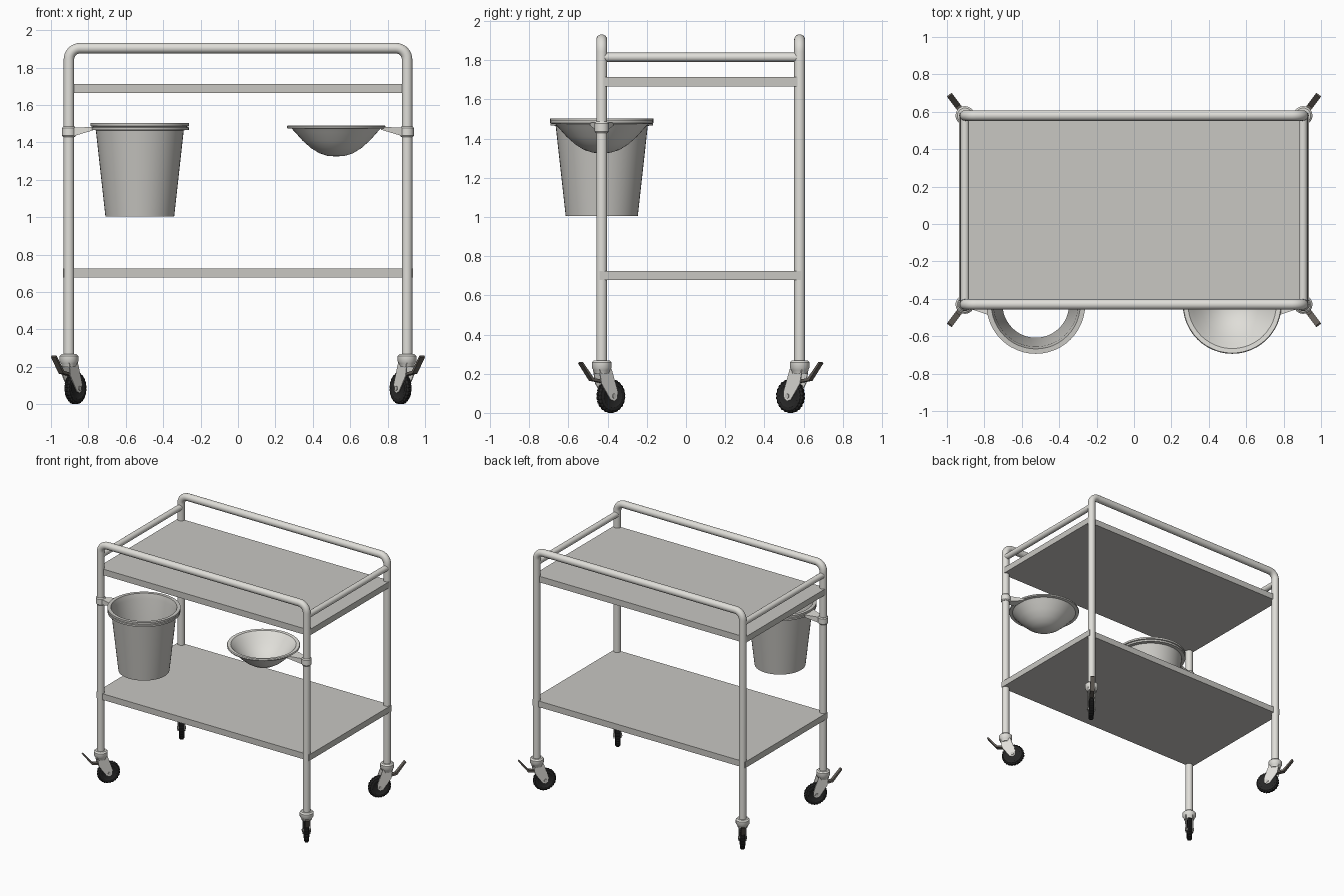
import bpy, bmesh, math
from mathutils import Matrix, Vector

cube = bpy.data.objects.get("Cube")
if cube:
    bpy.data.objects.remove(cube, do_unlink=True)


def material(name, rgb):
    m = bpy.data.materials.new(name)
    m.use_nodes = True
    m.diffuse_color = (*rgb, 1)
    m.node_tree.nodes["Principled BSDF"].inputs["Base Color"].default_value = (*rgb, 1)
    return m


TUBE = material("light enamel", (0.74, 0.73, 0.69))
SHEET = material("grey sheet metal", (0.58, 0.57, 0.54))
RUBBER = material("black rubber", (0.02, 0.02, 0.02))
LEVER = material("dark lever", (0.13, 0.115, 0.10))

LEG_X, FRONT_Y, BACK_Y = 0.904, -0.43, 0.58
TUBE_R = 0.028


def finish(name, bm, mat, smooth=True):
    bmesh.ops.remove_doubles(bm, verts=bm.verts, dist=0.0001)
    bmesh.ops.recalc_face_normals(bm, faces=bm.faces)
    me = bpy.data.meshes.new(name)
    bm.to_mesh(me)
    bm.free()
    me.materials.append(mat)
    ob = bpy.data.objects.new(name, me)
    bpy.context.collection.objects.link(ob)
    if smooth:
        bpy.ops.object.select_all(action='DESELECT')
        ob.select_set(True)
        bpy.context.view_layer.objects.active = ob
        bpy.ops.object.shade_smooth_by_angle(angle=math.radians(35))
    return ob


def box(name, lo, hi, mat):
    lo, hi = Vector(lo), Vector(hi)
    bm = bmesh.new()
    bmesh.ops.create_cube(bm, size=1, matrix=Matrix.Translation((lo + hi) / 2)
                          @ Matrix.Diagonal((*(hi - lo), 1)))
    return finish(name, bm, mat, False)


def lathe_bm(profile, steps=48, closed=True):
    # Spin (radius, height) points about z
    bm = bmesh.new()
    vs = [bm.verts.new((r, 0, z)) for r, z in profile]
    es = [bm.edges.new(p) for p in zip(vs, vs[1:])]
    if closed:
        es.append(bm.edges.new((vs[-1], vs[0])))
    bmesh.ops.spin(bm, geom=vs + es, axis=(0, 0, 1), cent=(0, 0, 0),
                   angle=math.tau, steps=steps, use_duplicate=False)
    return bm


def lathe(name, profile, mat, loc=(0, 0, 0), closed=True):
    ob = finish(name, lathe_bm(profile, closed=closed), mat)
    ob.location = loc
    return ob


def rod(name, a, b, r, mat):
    a, b = Vector(a), Vector(b)
    bm = bmesh.new()
    m = Matrix.Translation((a + b) / 2) @ (b - a).to_track_quat('Z', 'Y').to_matrix().to_4x4()
    bmesh.ops.create_cone(bm, cap_ends=True, segments=24, radius1=r, radius2=r,
                          depth=(b - a).length, matrix=m)
    return finish(name, bm, mat)


def plate(name, outline, y0, y1, mat):
    # Extrude an x-z outline along y
    bm = bmesh.new()
    f = bm.faces.new([bm.verts.new((x, y0, z)) for x, z in outline])
    ext = bmesh.ops.extrude_face_region(bm, geom=[f])["geom"]
    bmesh.ops.translate(bm, vec=(0, y1 - y0, 0),
                        verts=[v for v in ext if isinstance(v, bmesh.types.BMVert)])
    return finish(name, bm, mat, False)


# Bent tube hoops: two legs and a top rail each
def hoop(name, y):
    top, bend, base = 1.904, 0.06, 0.23
    pts = [(-LEG_X, base)]
    for cx, start in ((-LEG_X + bend, 180), (LEG_X - bend, 90)):
        for i in range(9):
            a = math.radians(start - i * 90 / 8)
            pts.append((cx + bend * math.cos(a), top - bend + bend * math.sin(a)))
    pts.append((LEG_X, base))
    bm = bmesh.new()
    rings = []
    for i, (x, z) in enumerate(pts):
        p, n = pts[max(i - 1, 0)], pts[min(i + 1, len(pts) - 1)]
        t = Vector((n[0] - p[0], 0, n[1] - p[1])).normalized()
        side = Vector((0, 1, 0)).cross(t)
        rings.append([bm.verts.new(Vector((x, y, z)) + TUBE_R *
                      (side * math.cos(k * math.tau / 24) + Vector((0, 1, 0)) * math.sin(k * math.tau / 24)))
                      for k in range(24)])
    for r, s in zip(rings, rings[1:]):
        for k in range(24):
            bm.faces.new((r[k], r[k - 1], s[k - 1], s[k]))
    bm.faces.new(rings[0])
    bm.faces.new(rings[-1])
    finish(name, bm, TUBE)


hoop("front_hoop", FRONT_Y)
hoop("back_hoop", BACK_Y)
for side, s in (("left", 1), ("right", -1)):
    rod(side + "_side_rail", (s * LEG_X, FRONT_Y, 1.815), (s * LEG_X, BACK_Y, 1.815), 0.023, TUBE)

# Shelves
box("upper_shelf", (-0.93, -0.437, 1.665), (0.93, 0.585, 1.713), SHEET)
box("lower_shelf", (-0.935, -0.442, 0.677), (0.935, 0.592, 0.725), SHEET)

# Open-ended bucket with a double rim
lathe("bucket", [(0.184, 1.005), (0.235, 1.465), (0.262, 1.467), (0.262, 1.481),
                 (0.252, 1.484), (0.264, 1.488), (0.264, 1.503), (0.238, 1.503),
                 (0.226, 1.465), (0.178, 1.005)], SHEET, (-0.525, FRONT_Y, 0))

# Bowl with a flat lip
lathe("bowl", [(0, 1.325), (0.045, 1.328), (0.09, 1.342), (0.135, 1.37), (0.18, 1.41),
               (0.22, 1.455), (0.238, 1.474), (0.262, 1.476), (0.264, 1.484), (0.26, 1.491),
               (0.236, 1.489), (0.21, 1.46), (0.17, 1.414), (0.13, 1.381), (0.088, 1.353),
               (0.044, 1.338), (0, 1.335)], TUBE, (0.525, FRONT_Y, 0), False)

# Clamps and flared arms that hold the bucket and bowl
for part, s in (("bowl", 1), ("bucket", -1)):
    lathe(part + "_clamp", [(0.02, 1.428), (0.03, 1.428), (0.036, 1.436), (0.036, 1.478),
                            (0.03, 1.486), (0.02, 1.486)], TUBE, (s * LEG_X, FRONT_Y, 0))
    bm = bmesh.new()
    for x, half, low, high in ((0.885, 0.02, 1.432, 1.478), (0.765, 0.06, 1.468, 1.484)):
        for y, z in ((-half, low), (half, low), (half, high), (-half, high)):
            bm.verts.new((s * x, FRONT_Y + y, z))
    bmesh.ops.convex_hull(bm, input=bm.verts)
    finish(part + "_arm", bm, TUBE, False)

# One caster around the origin: +x points outward, the wheel trails inward
WHEEL = Vector((-0.058, 0, 0.086))
caster = [lathe("caster_collar", [(0, 0.268), (0.04, 0.268), (0.05, 0.258), (0.05, 0.23),
                                  (0.042, 0.218), (0.036, 0.2), (0, 0.2)], TUBE, closed=False)]
for i, y in enumerate((-0.028, 0.022)):
    caster.append(plate("caster_fork", [(0.036, 0.225), (-0.042, 0.225), (-0.082, 0.11), (-0.08, 0.075),
                                        (-0.06, 0.06), (-0.036, 0.068), (0.022, 0.15)], y, y + 0.006, TUBE))
caster.append(rod("caster_axle", WHEEL - Vector((0, 0.033, 0)), WHEEL + Vector((0, 0.033, 0)), 0.012, SHEET))
caster.append(plate("caster_lever", [(-0.02, 0.165), (0.062, 0.178), (0.132, 0.26), (0.14, 0.254),
                                     (0.07, 0.164), (-0.02, 0.15)], -0.016, 0.016, LEVER))

# Treaded tyre: alternate rim segments are cut back
bm = lathe_bm([(0, -0.014), (0.05, -0.014), (0.058, -0.019), (0.076, -0.018), (0.086, -0.009),
               (0.086, 0.009), (0.076, 0.018), (0.058, 0.019), (0.05, 0.014), (0, 0.014)], 72, False)
for v in bm.verts:
    step = round(math.atan2(v.co.y, v.co.x) / math.tau * 72) % 72
    if v.co.xy.length > 0.07 and step % 3 == 0:
        v.co.xy *= 0.95
bmesh.ops.transform(bm, verts=bm.verts, matrix=Matrix.Translation(WHEEL) @ Matrix.Rotation(math.pi / 2, 4, 'X'))
caster.append(finish("caster_wheel", bm, RUBBER))

# Place a caster under every leg, turned diagonally
for i, (sx, y, sy) in enumerate(((1, FRONT_Y, -1), (-1, FRONT_Y, -1), (1, BACK_Y, 1), (-1, BACK_Y, 1))):
    for part in caster:
        ob = part
        if i < 3:
            ob = part.copy()
            bpy.context.collection.objects.link(ob)
        ob.location = (sx * LEG_X, y, 0)
        ob.rotation_euler.z = math.atan2(sy * 0.8, sx * 0.6)
